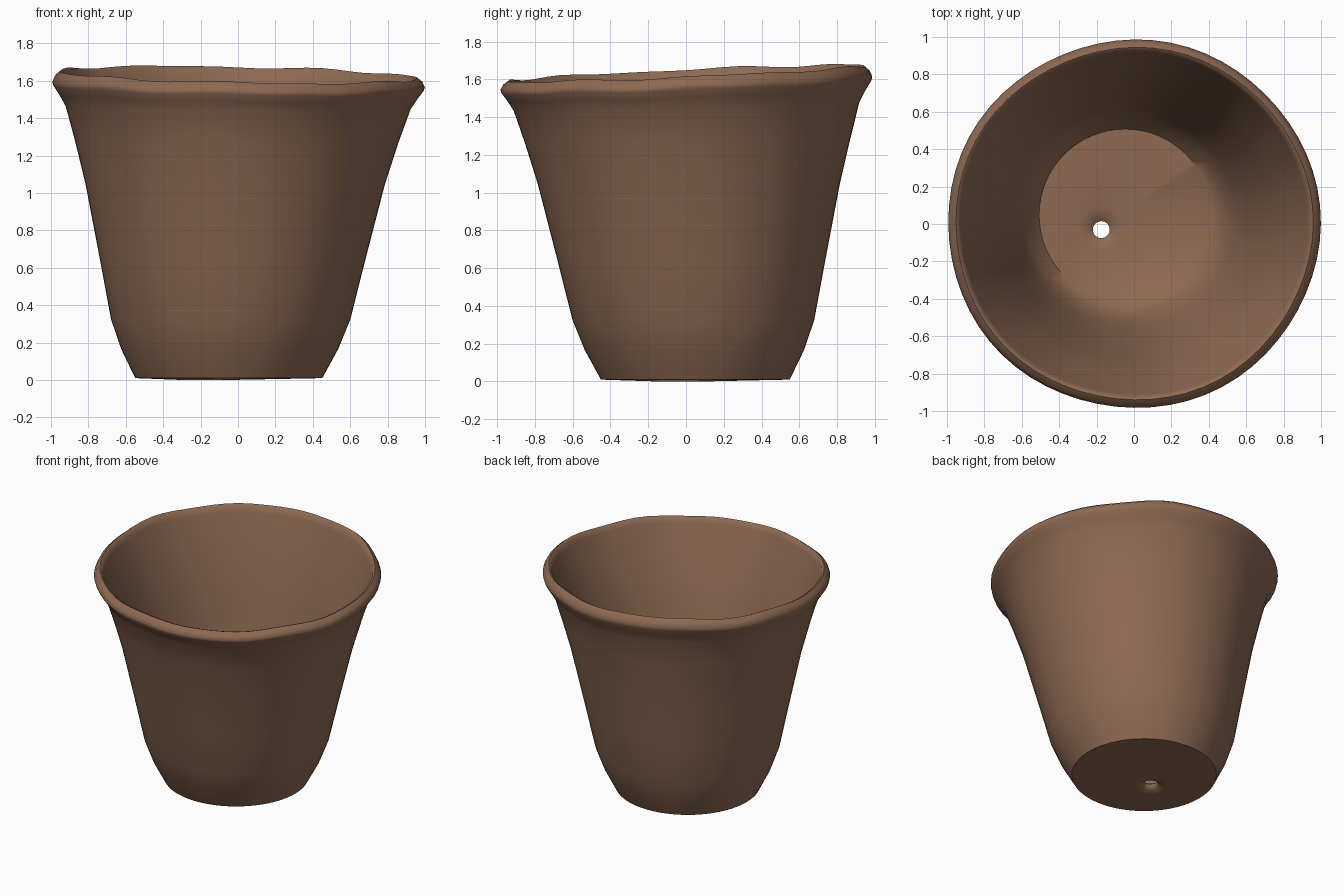
import bpy, bmesh
from math import sin, cos, pi
from mathutils import Vector

if "Cube" in bpy.data.objects:
    bpy.data.objects.remove(bpy.data.objects["Cube"], do_unlink=True)

SIDES = 64
HOLE = Vector((-0.175, -0.03))

# One flat clay colour
clay = bpy.data.materials.new("brown clay")
clay.use_nodes = True
colour = (0.27, 0.143, 0.085, 1)
clay.diffuse_color = colour
bsdf = clay.node_tree.nodes["Principled BSDF"]
bsdf.inputs["Base Color"].default_value = colour
bsdf.inputs["Roughness"].default_value = 0.8

# Profiles as (radius, height)
underside = [(0.045, 0.035), (0.065, 0.015), (0.12, 0.005)]
outer_wall = [(0.5, 0.015), (0.58, 0.17), (0.64, 0.33), (0.71, 0.65), (0.8, 1.05),
              (0.865, 1.28), (0.922, 1.46)]
rim = [(0.958, 1.52), (0.99, 1.565), (0.996, 1.585), (0.982, 1.615), (0.955, 1.637),
       (0.94, 1.63), (0.925, 1.59)]
inner_wall = [(0.87, 1.45), (0.8, 1.25), (0.74, 1.05), (0.65, 0.65), (0.58, 0.33),
              (0.53, 0.17), (0.46, 0.08)]
hole_top = [(0.12, 0.078), (0.07, 0.068), (0.045, 0.05)]


def ring(bm, radius, z, at_hole):
    """A ring of vertices; the pot leans, and its mouth tilts and wavers."""
    lean = 1 - z / 1.5
    centre = HOLE if at_hole else Vector((-0.05, 0.05)) * max(lean, 0)
    mouth = max(0, (z - 0.9) / 0.7) ** 2
    verts = []
    for i in range(SIDES):
        a = 2 * pi * i / SIDES
        r = radius * (1 + 0.004 * mouth * sin(5 * a + 1))
        x = centre.x + r * cos(a)
        y = centre.y + r * sin(a) * (1 - 0.012 * mouth)
        wave = 0.004 * sin(7 * a) + 0.003 * sin(11 * a + 2)
        dz = mouth * (0.04 * y - 0.018 * x + wave)
        verts.append(bm.verts.new((x, y, z + dz)))
    return verts


# Pot: a closed skin from the drain hole, up the outside and back down the inside
bm = bmesh.new()
rings = [ring(bm, r, z, True) for r, z in underside]
rings += [ring(bm, r, z, False) for r, z in outer_wall + rim + inner_wall]
rings += [ring(bm, r, z, True) for r, z in hole_top]
for lower, upper in zip(rings, rings[1:] + rings[:1]):
    for i in range(SIDES):
        j = (i + 1) % SIDES
        bm.faces.new((lower[i], lower[j], upper[j], upper[i]))
bmesh.ops.recalc_face_normals(bm, faces=bm.faces)
lowest = min(v.co.z for v in bm.verts)
bmesh.ops.translate(bm, vec=(0, 0, -lowest), verts=bm.verts)

mesh = bpy.data.meshes.new("flower_pot")
bm.to_mesh(mesh)
bm.free()
mesh.materials.append(clay)
pot = bpy.data.objects.new("flower_pot", mesh)
bpy.context.collection.objects.link(pot)
bpy.context.view_layer.objects.active = pot
pot.select_set(True)
bpy.ops.object.shade_smooth_by_angle(angle=0.9)
